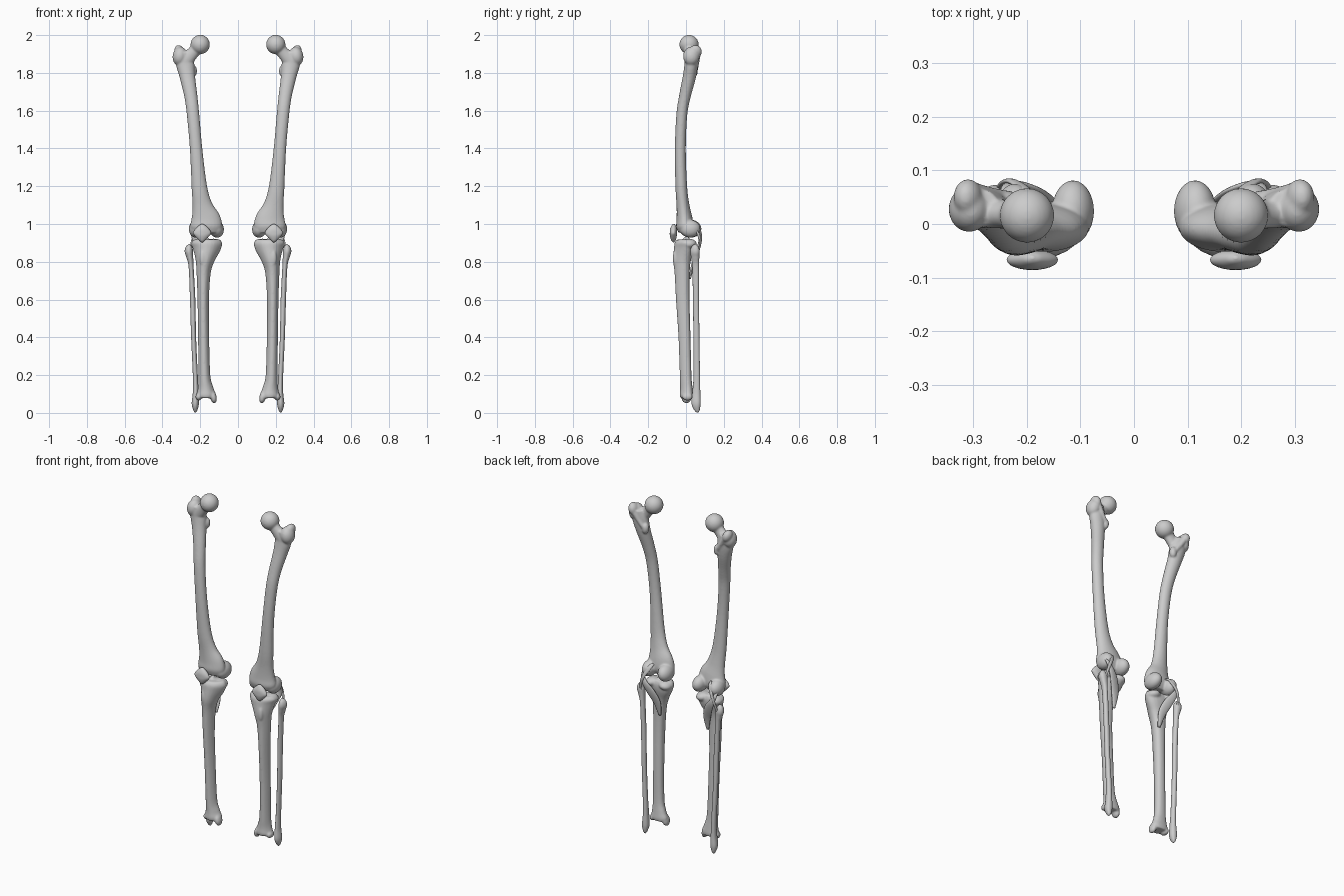
import bpy, bmesh, math
from mathutils import Vector, Matrix


def spline(rows, steps):
    """Catmull-Rom through rows of (x, y, z, half width, half depth)."""
    out = []
    for i in range(len(rows) - 1):
        p = [rows[max(i - 1, 0)], rows[i], rows[i + 1], rows[min(i + 2, len(rows) - 1)]]
        for s in range(steps):
            t = s / steps
            out.append([0.5 * (2 * b + (c - a) * t + (2 * a - 5 * b + 4 * c - d) * t * t
                               + (3 * b - a - 3 * c + d) * t ** 3) for a, b, c, d in zip(*p)])
    return out + [list(rows[-1])]


def tube(bm, rows, tri=0.0, steps=5, sides=24):
    """Loft of ellipses along a path; tri makes the section three-cornered."""
    pts = spline(rows, steps)
    rings = []
    for i, (x, y, z, a, b) in enumerate(pts):
        t = Vector(pts[min(i + 1, len(pts) - 1)][:3]) - Vector(pts[max(i - 1, 0)][:3])
        t.normalize()
        v = (Vector((0, 1, 0)) - t * t.y).normalized()
        u = v.cross(t)
        ring = []
        for k in range(sides):
            th = 2 * math.pi * k / sides
            r = 1 + tri * math.sin(3 * th)
            ring.append(bm.verts.new(Vector((x, y, z)) + u * (max(a, .003) * r * math.cos(th))
                                     + v * (max(b, .003) * r * math.sin(th))))
        rings.append(ring)
    for r0, r1 in zip(rings, rings[1:]):
        for k in range(sides):
            n = (k + 1) % sides
            bm.faces.new((r0[k], r0[n], r1[n], r1[k]))
    bm.faces.new(rings[0][::-1])
    bm.faces.new(rings[-1])


def ball(bm, c, r, tilt=0.0):
    m = Matrix.Translation(c) @ Matrix.Rotation(tilt, 4, 'Y') @ Matrix.Diagonal((*r, 1))
    bmesh.ops.create_uvsphere(bm, u_segments=32, v_segments=20, radius=1, matrix=m)


def finish(bm, name, fuse=False):
    bmesh.ops.recalc_face_normals(bm, faces=bm.faces[:])
    for f in bm.faces:
        f.smooth = True
    me = bpy.data.meshes.new(name)
    bm.to_mesh(me)
    bm.free()
    ob = bpy.data.objects.new(name, me)
    bpy.context.collection.objects.link(ob)
    if fuse:
        rm = ob.modifiers.new("fuse", 'REMESH')
        rm.mode = 'VOXEL'
        rm.voxel_size = 0.005
        rm.use_smooth_shade = True
        sm = ob.modifiers.new("soften", 'SMOOTH')
        sm.factor = 0.5
        sm.iterations = 5
    ob.modifiers.new("other_leg", 'MIRROR').use_mirror_merge = False


# Thigh bone: shaft, neck, trochanters, condyles
bm = bmesh.new()
tube(bm, [(.288, .03, 1.91, .035, .036), (.28, .028, 1.85, .048, .036),
          (.268, .018, 1.78, .041, .035), (.25, -.005, 1.68, .035, .031),
          (.238, -.022, 1.58, .033, .029), (.222, -.03, 1.4, .033, .029),
          (.205, -.025, 1.2, .041, .031), (.189, -.016, 1.1, .053, .034),
          (.172, -.008, 1.03, .078, .042), (.168, -.007, .985, .084, .045),
          (.168, -.01, .952, .066, .032)])
tube(bm, [(.205, .017, 1.945, .036, .034), (.24, .018, 1.905, .033, .027),
          (.285, .022, 1.86, .045, .03)])
ball(bm, (.2, .016, 1.95), (.051, .051, .051))
ball(bm, (.308, .028, 1.888), (.038, .043, .05), -.15)
ball(bm, (.31, .05, 1.912), (.026, .034, .036), .3)
ball(bm, (.237, .043, 1.81), (.02, .02, .032))
tube(bm, [(.305, .066, 1.91, .014, .014), (.275, .058, 1.86, .013, .013),
          (.238, .05, 1.81, .012, .012)])
ball(bm, (.114, .024, .975), (.039, .058, .048), .2)
ball(bm, (.222, .022, .975), (.038, .054, .047), -.1)
finish(bm, "thigh_bone", True)

# Shin bone: shaft, plateau lobes, front tuberosity, inner ankle knob
bm = bmesh.new()
tube(bm, [(.165, -.006, .918, .066, .04), (.165, -.006, .9, .08, .05),
          (.167, -.008, .87, .073, .052), (.175, -.018, .81, .05, .047),
          (.182, -.018, .74, .037, .04), (.184, -.015, .6, .03, .036),
          (.182, -.006, .4, .029, .032), (.178, 0, .2, .031, .031),
          (.172, .004, .13, .041, .033), (.169, .005, .095, .052, .036),
          (.169, .005, .078, .047, .032)], tri=.07)
ball(bm, (.123, .012, .896), (.038, .044, .026), -.2)
ball(bm, (.212, .014, .896), (.036, .042, .026), .15)
ball(bm, (.188, -.054, .82), (.017, .016, .045))
ball(bm, (.168, .002, .915), (.014, .018, .02))
ball(bm, (.13, .002, .083), (.017, .027, .033), .2)
ball(bm, (.208, .008, .085), (.017, .028, .02))
finish(bm, "shin_bone", True)

# Outer calf bone
bm = bmesh.new()
tube(bm, [(.256, .05, .893, .004, .005), (.259, .049, .878, .017, .019),
          (.26, .049, .855, .022, .025), (.255, .05, .825, .018, .022),
          (.248, .052, .77, .013, .018), (.24, .054, .6, .014, .016),
          (.235, .056, .4, .013, .016), (.226, .058, .2, .013, .017),
          (.224, .056, .11, .015, .021), (.226, .055, .05, .019, .024),
          (.226, .06, .015, .011, .014), (.226, .062, .002, .003, .004)], tri=.06)
finish(bm, "calf_bone")

# Kneecap
bm = bmesh.new()
tube(bm, [(.19, -.062, 1.0, .003, .003), (.19, -.064, .992, .018, .011),
          (.19, -.066, .972, .038, .018), (.19, -.067, .952, .048, .019),
          (.19, -.067, .935, .037, .018), (.19, -.066, .914, .016, .012),
          (.19, -.065, .903, .003, .003)])
finish(bm, "kneecap")

# Flat muscle slanting across the back of the knee
bm = bmesh.new()
tube(bm, [(.242, .045, .975, .006, .005), (.238, .066, .945, .011, .007),
          (.22, .073, .905, .018, .008), (.19, .06, .855, .026, .009),
          (.165, .038, .79, .024, .009), (.158, .02, .71, .008, .006)])
finish(bm, "knee_muscle")

# Narrow ligament from the calf bone head up to the thigh bone
bm = bmesh.new()
tube(bm, [(.252, .064, .85, .007, .005), (.243, .077, .9, .008, .005),
          (.226, .079, .945, .01, .005), (.2, .06, .995, .012, .005),
          (.19, .035, 1.01, .006, .004)])
finish(bm, "knee_ligament")
